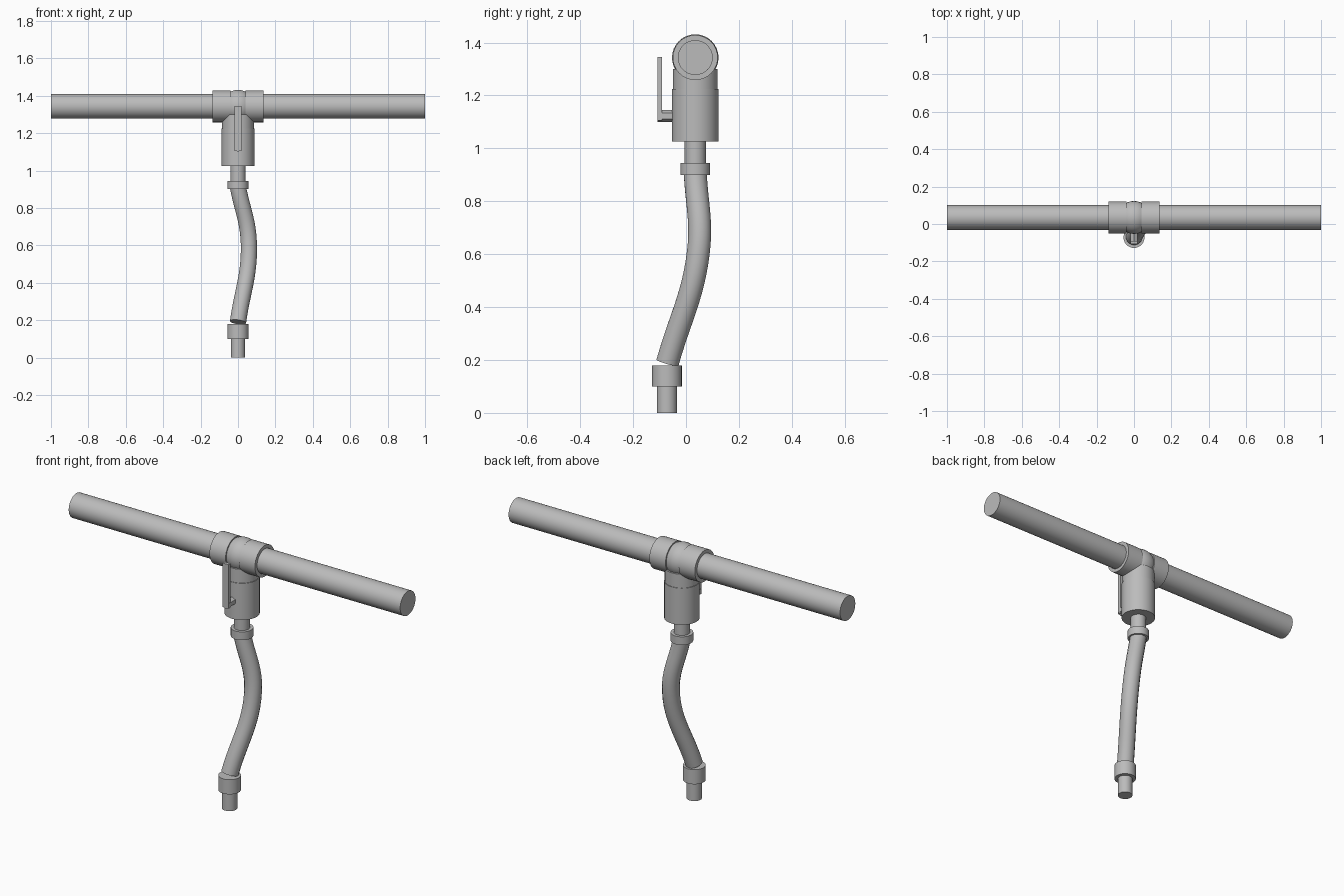
import bpy
from math import radians
from mathutils import Vector

cube = bpy.data.objects.get("Cube")
if cube:
    bpy.data.objects.remove(cube, do_unlink=True)

grey = bpy.data.materials.new("plain grey")
grey.use_nodes = True
colour = (0.5, 0.5, 0.5, 1)
grey.diffuse_color = colour
grey.node_tree.nodes["Principled BSDF"].inputs["Base Color"].default_value = colour

PIPE_Y, PIPE_Z = 0.035, 1.343
END_Y = -0.072


def finish(name, smooth=True):
    obj = bpy.context.object
    obj.name = name
    obj.data.materials.append(grey)
    if smooth:
        bpy.ops.object.shade_smooth_by_angle(angle=radians(35))
    return obj


def cylinder(name, start, end, radius, sides=32, smooth=True):
    """Capped cylinder between two points."""
    a, b = Vector(start), Vector(end)
    turn = (b - a).to_track_quat("Z", "Y").to_euler()
    bpy.ops.mesh.primitive_cylinder_add(vertices=sides, radius=radius, depth=(b - a).length,
                                        location=(a + b) / 2, rotation=turn)
    return finish(name, smooth)


def upright(name, y, bottom, top, radius):
    return cylinder(name, (0, y, bottom), (0, y, top), radius)


# Main pipe with a coupling on each side of the tee
cylinder("main_pipe", (-1, PIPE_Y, PIPE_Z), (1, PIPE_Y, PIPE_Z), 0.066)
for side, name in ((1, "left_coupling"), (-1, "right_coupling")):
    cylinder(name, (side * 0.04, PIPE_Y, PIPE_Z), (side * 0.137, PIPE_Y, PIPE_Z), 0.085)

# Rounded tee centre
bpy.ops.mesh.primitive_uv_sphere_add(segments=24, ring_count=16, radius=0.088,
                                     location=(0, PIPE_Y, PIPE_Z))
finish("tee_centre")

# Branch and valve below the tee
upright("tee_branch", PIPE_Y, 1.22, 1.30, 0.085)
upright("valve_body", PIPE_Y, 1.025, 1.225, 0.088)
upright("valve_outlet", PIPE_Y, 0.93, 1.03, 0.04)
upright("upper_hose_collar", PIPE_Y, 0.90, 0.945, 0.056)

# Lever handle on a hexagonal spindle
cylinder("handle_spindle", (0, -0.108, 1.122), (0, -0.03, 1.122), 0.022, 6, False)
bpy.ops.mesh.primitive_cube_add(size=1, location=(0, -0.099, 1.225))
bpy.context.object.scale = (0.036, 0.018, 0.24)
finish("lever_handle", False)

# Bent hose
curve = bpy.data.curves.new("hose", "CURVE")
curve.dimensions = "3D"
curve.bevel_depth = 0.044
curve.bevel_resolution = 6
curve.resolution_u = 12
curve.use_fill_caps = True
spline = curve.splines.new("BEZIER")
path = [(0, PIPE_Y, 0.91), (0.058, 0.047, 0.61), (0, -0.07, 0.19)]
spline.bezier_points.add(len(path) - 1)
for point, co in zip(spline.bezier_points, path):
    point.co = co
    point.handle_left_type = point.handle_right_type = "AUTO"
hose = bpy.data.objects.new("hose", curve)
bpy.context.collection.objects.link(hose)
bpy.ops.object.select_all(action="DESELECT")
hose.select_set(True)
bpy.context.view_layer.objects.active = hose
bpy.ops.object.convert(target="MESH")
finish("hose")

# Lower hose end
upright("lower_hose_collar", END_Y, 0.10, 0.18, 0.056)
upright("hose_spigot", END_Y, 0, 0.12, 0.038)
